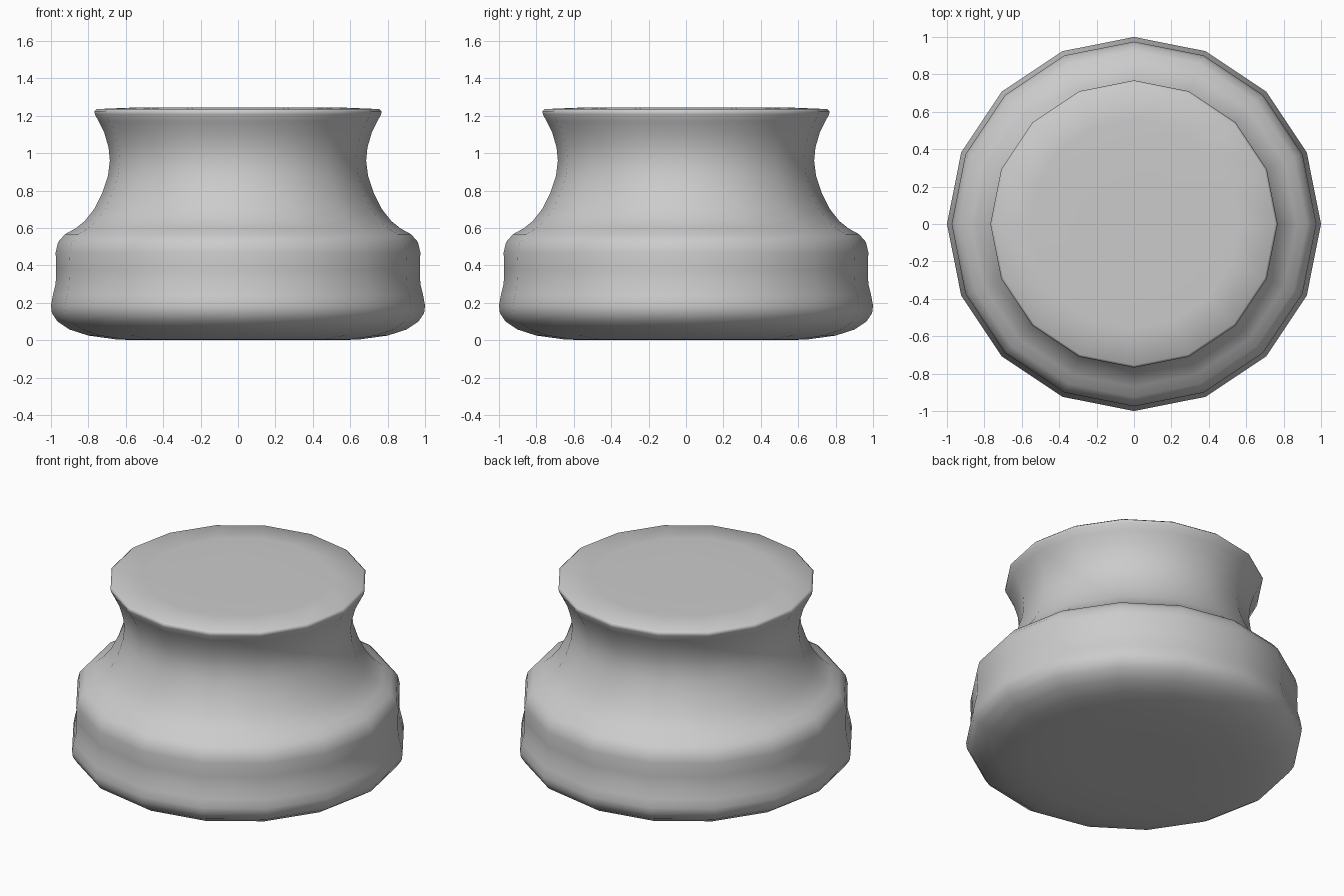
import bpy, bmesh
from math import cos, sin, tau

if "Cube" in bpy.data.objects:
    bpy.data.objects.remove(bpy.data.objects["Cube"])

SIDES = 16

# Half profile from the bottom centre to the top centre: (radius, height)
PROFILE = [
    (0.35, 0.0), (0.64, 0.003), (0.80, 0.025), (0.90, 0.057), (0.965, 0.10),
    (0.995, 0.145), (1.0, 0.185), (0.99, 0.24), (0.975, 0.30), (0.972, 0.38),
    (0.975, 0.47), (0.962, 0.525), (0.925, 0.567), (0.87, 0.597),
    (0.82, 0.637), (0.77, 0.70), (0.725, 0.79), (0.695, 0.88), (0.685, 0.96),
    (0.692, 1.03), (0.715, 1.11), (0.745, 1.17), (0.765, 1.208),
    (0.768, 1.225), (0.755, 1.236), (0.56, 1.244), (0.30, 1.245),
]


def lathe(name, profile, sides):
    bm = bmesh.new()
    rings = [[bm.verts.new((r * cos(tau * i / sides), r * sin(tau * i / sides), z))
              for i in range(sides)] for r, z in profile]
    for a, b in zip(rings, rings[1:]):
        for i in range(sides):
            j = (i + 1) % sides
            bm.faces.new((a[i], a[j], b[j], b[i]))
    # Flat centres of the underside and the top
    bm.faces.new(rings[0][::-1])
    bm.faces.new(rings[-1])
    for f in bm.faces:
        f.smooth = True
    mesh = bpy.data.meshes.new(name)
    bm.to_mesh(mesh)
    bm.free()
    obj = bpy.data.objects.new(name, mesh)
    bpy.context.collection.objects.link(obj)
    return obj


# Turned knob body with banded base, waisted neck and flat top
lathe("turned_knob", PROFILE, SIDES)
